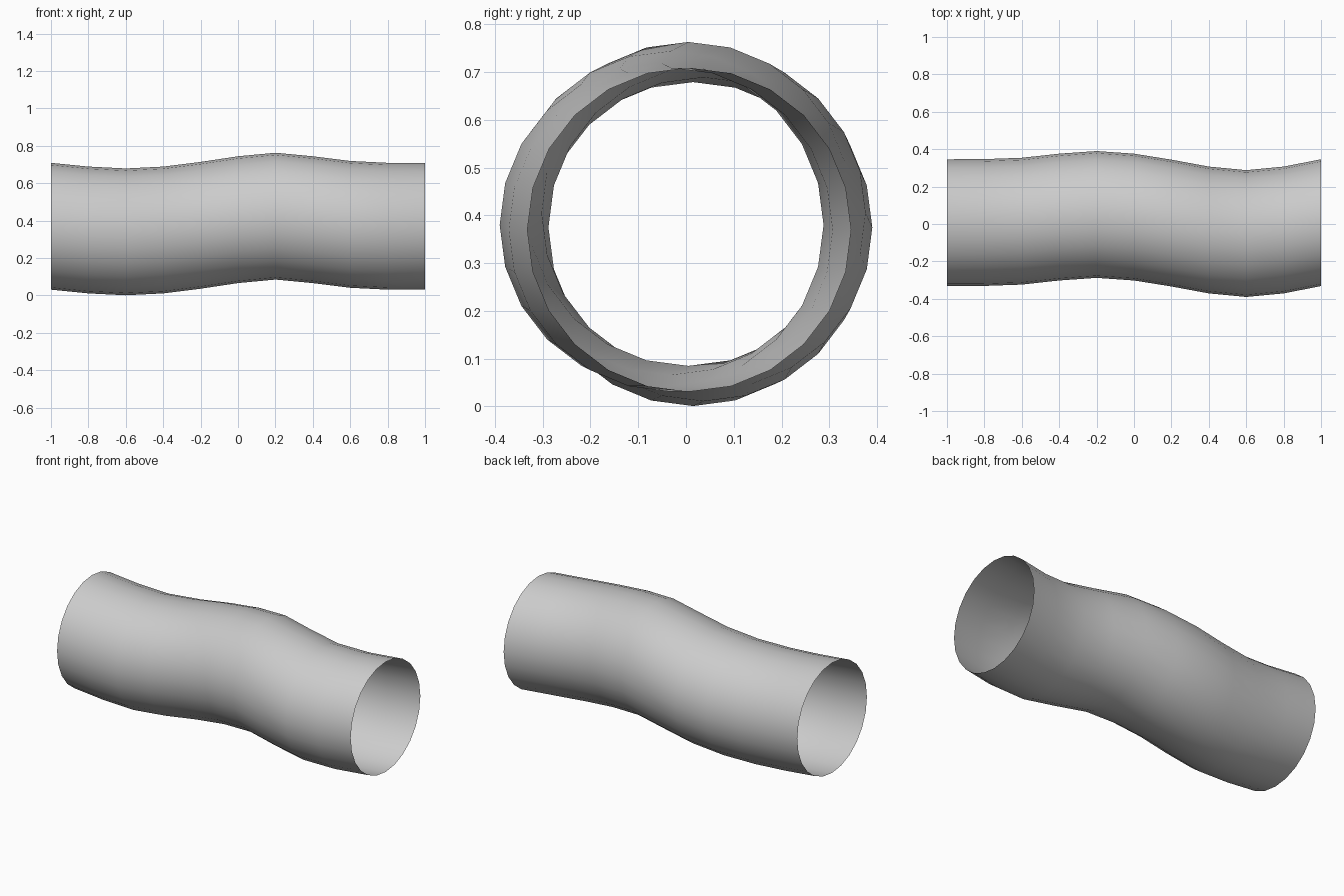
import bpy, bmesh, math

if "Cube" in bpy.data.objects:
    bpy.data.objects.remove(bpy.data.objects["Cube"])

RADIUS, SIDES = 0.339, 24
# Centre of each ring (y, z), evenly spaced along x
centres = [(0.007, 0.370), (0.008, 0.350), (0.015, 0.340), (0.037, 0.350),
           (0.051, 0.375), (0.037, 0.405), (0.005, 0.424), (-0.032, 0.405),
           (-0.051, 0.380), (-0.032, 0.370), (0.007, 0.370)]

# Open wavy tube skinned between the rings
bm = bmesh.new()
rings = []
for i, (cy, cz) in enumerate(centres):
    x = -1 + 2 * i / (len(centres) - 1)
    ring = []
    for k in range(SIDES):
        a = 2 * math.pi * k / SIDES
        ring.append(bm.verts.new((x, cy + RADIUS * math.cos(a), cz + RADIUS * math.sin(a))))
    rings.append(ring)
for r0, r1 in zip(rings, rings[1:]):
    for k in range(SIDES):
        n = (k + 1) % SIDES
        bm.faces.new((r0[k], r0[n], r1[n], r1[k])).smooth = True

# Make the faces point outward
bm.normal_update()
f = bm.faces[:][0] if len(bm.faces) else None
c = f.calc_center_median()
if f.normal.y * c.y + f.normal.z * (c.z - 0.36) < 0:
    bmesh.ops.reverse_faces(bm, faces=bm.faces[:])

mesh = bpy.data.meshes.new("wavy_tube")
bm.to_mesh(mesh)
bm.free()
tube = bpy.data.objects.new("wavy_tube", mesh)
bpy.context.collection.objects.link(tube)
